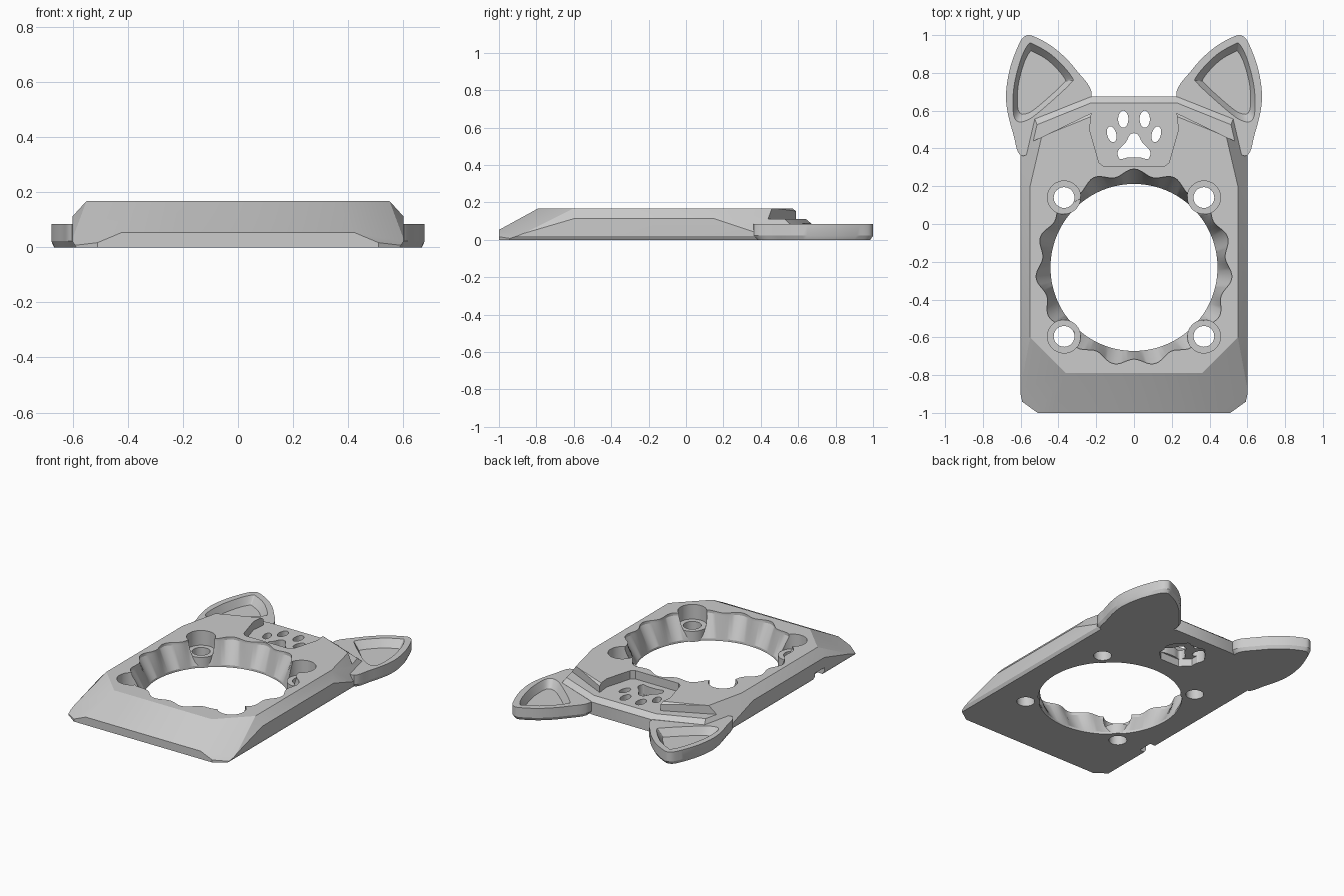
import bpy, bmesh
from math import sin, cos, pi, radians
from mathutils import Vector

if "Cube" in bpy.data.objects:
    bpy.data.objects.remove(bpy.data.objects["Cube"], do_unlink=True)

SHADE = (0.6, 0.6, 0.6, 1)
grey = bpy.data.materials.new("plain grey")
grey.use_nodes = True
grey.diffuse_color = SHADE
grey.node_tree.nodes["Principled BSDF"].inputs["Base Color"].default_value = SHADE


def make_object(name, bm):
    bmesh.ops.recalc_face_normals(bm, faces=bm.faces)
    mesh = bpy.data.meshes.new(name)
    bm.to_mesh(mesh)
    bm.free()
    mesh.materials.append(grey)
    obj = bpy.data.objects.new(name, mesh)
    bpy.context.collection.objects.link(obj)
    return obj


def loft(name, rings):
    """Closed solid through rings given as (outline, z)."""
    bm = bmesh.new()
    loops = [[bm.verts.new((x, y, z)) for x, y in pts] for pts, z in rings]
    n = len(loops[0])
    for a, b in zip(loops, loops[1:]):
        for i in range(n):
            j = (i + 1) % n
            bm.faces.new((a[i], a[j], b[j], b[i]))
    bm.faces.new(loops[0])
    bm.faces.new(loops[-1])
    return make_object(name, bm)


def prism(name, pts, z0, z1):
    return loft(name, [(pts, z0), (pts, z1)])


def hull(points):
    """Closed convex solid around the points."""
    bm = bmesh.new()
    for p in points:
        bm.verts.new(p)
    bmesh.ops.remove_doubles(bm, verts=bm.verts, dist=0.0005)
    bmesh.ops.convex_hull(bm, input=bm.verts)
    bmesh.ops.delete(bm, geom=[v for v in bm.verts if not v.link_faces], context='VERTS')
    return bm


def cut(target, tool):
    """Subtract the tool from the target and discard the tool."""
    mod = target.modifiers.new("cut", 'BOOLEAN')
    mod.operation = 'DIFFERENCE'
    mod.solver = 'EXACT'
    mod.object = tool
    bpy.context.view_layer.objects.active = target
    bpy.ops.object.modifier_apply(modifier=mod.name)
    bpy.data.objects.remove(tool, do_unlink=True)


def ellipse(cx, cy, rx, ry, tilt=0, n=40):
    out = []
    for i in range(n):
        u, v = rx * cos(2 * pi * i / n), ry * sin(2 * pi * i / n)
        out.append((cx + u * cos(tilt) - v * sin(tilt), cy + u * sin(tilt) + v * cos(tilt)))
    return out


def smooth(pts, steps=6):
    """Closed rounded outline through the points."""
    p = [Vector(q) for q in pts]
    out = []
    for i in range(len(p)):
        a, b, c, d = (p[(i + k - 1) % len(p)] for k in range(4))
        for s in range(steps):
            t = s / steps
            out.append(tuple(0.5 * (2 * b + (c - a) * t + (2 * a - 5 * b + 4 * c - d) * t * t
                                    + (3 * b - a - 3 * c + d) * t ** 3)))
    return out


def shrink(pts, f):
    """Scale an outline about its middle."""
    cx = sum(x for x, y in pts) / len(pts)
    cy = sum(y for x, y in pts) / len(pts)
    return [(cx + (x - cx) * f, cy + (y - cy) * f) for x, y in pts]


def both(half):
    """Full outline from its right half."""
    return half + [(-x, y) for x, y in reversed(half)]


def flip(pts, side):
    return [(side * x, y) for x, y in pts]


TOP = 0.168
LEDGE = 0.112

# Body slab, trimmed by sloping planes
outline = both([(0.51, -1), (0.6, -0.935), (0.6, 0.36), (0.575, 0.5), (0.54, 0.55),
                (0.225, 0.675)])
planes = [((0, -1, 0.053), (0, -0.115, 0.21)), ((0, 0.64, LEDGE), (0, 0.64, 0.77))]
for s in (1, -1):
    planes += [
        ((s * 0.55, 0, TOP), (s * 0.055, 0, 0.05)),
        ((s * 0.36, -0.79, TOP), (s * 0.42, -0.42, 1)),
        ((s * 0.55, -0.6, TOP), (s * 1.1, -0.294, 1)),
        ((s * 0.55, 0.2, TOP), (s * 1.43, 0.333, 1)),
        ((s * 0.23, 0.64, LEDGE), (s * 0.24, 0.595, 0.77)),
        ((s * 0.6, 0, 0.02), (s * 0.8, 0, -0.5)),
    ]
bm = hull([(x, y, z) for x, y in outline for z in (0, TOP)])
for point, normal in planes:
    bmesh.ops.bisect_plane(bm, geom=bm.verts[:] + bm.edges[:] + bm.faces[:], dist=1e-5,
                           plane_co=point, plane_no=normal, clear_outer=True)
    kept = [v.co.copy() for v in bm.verts]
    bm.free()
    bm = hull(kept)
bmesh.ops.dissolve_limit(bm, angle_limit=radians(1), verts=bm.verts, edges=bm.edges)
body = make_object("body", bm)
parts = [body]

# Lowered ledge along the back with the paw panel
ledge = [(0.16, 0.305), (0.185, 0.325), (0.235, 0.5), (0.225, 0.588), (0.52, 0.445),
         (0.7, 0.36), (0.7, 0.9)]
cut(body, prism("ledge_cut", both(ledge), LEDGE, 0.3))

# Ears with bevelled undersides and sunken centres
ear = smooth([(0.4, 0.5), (0.585, 0.36), (0.64, 0.48), (0.677, 0.65), (0.66, 0.81),
              (0.61, 0.95), (0.575, 0.995), (0.53, 0.993), (0.42, 0.93), (0.31, 0.82),
              (0.225, 0.67)])
hollow = smooth([(0.5, 0.595), (0.57, 0.548), (0.62, 0.545), (0.64, 0.6), (0.635, 0.73),
                 (0.6, 0.87), (0.56, 0.95), (0.53, 0.95), (0.43, 0.89), (0.33, 0.78),
                 (0.345, 0.735)])
for s, name in ((1, "left_ear"), (-1, "right_ear")):
    part = loft(name, [(flip(shrink(ear, 0.94), s), 0), (flip(ear, s), 0.022),
                       (flip(ear, s), 0.085)])
    cut(part, loft("ear_cut", [(flip(shrink(hollow, 0.8), s), 0.035), (flip(hollow, s), 0.085),
                               (flip(hollow, s), 0.2)]))
    parts.append(part)

# Central opening, round below and scalloped above
N = 180
wave = []
for i in range(N):
    a = 2 * pi * i / N
    r = 0.503 + 0.018 * cos(15 * (a - pi / 2))
    wave.append((r * cos(a), r * sin(a) - 0.23))
ring = ellipse(0, -0.23, 0.442, 0.442, 0, N)
cut(body, loft("opening_cut", [(ring, -0.1), (ring, 0.015), (wave, 0.15), (wave, 0.3)]))

# Screw seats at the four corners of the opening
for x in (0.37, -0.37):
    for y in (0.14, -0.595):
        rim = ellipse(x, y, 0.088, 0.088)
        hole = ellipse(x, y, 0.055, 0.055)
        cut(body, prism("seat_cut", rim, 0.07, 0.3))
        cut(body, prism("screw_cut", hole, -0.1, 0.3))
        seat = prism("screw_seat", rim, 0, 0.07)
        cut(seat, prism("screw_cut", hole, -0.1, 0.3))
        parts.append(seat)

# Paw openings and the pocket beneath them
pad = smooth(both([(0.03, 0.352), (0.075, 0.345), (0.085, 0.385), (0.045, 0.43), (0.018, 0.475)]))
cut(body, prism("pad_cut", pad, -0.1, 0.3))
for s in (1, -1):
    cut(body, prism("inner_toe_cut", ellipse(s * 0.057, 0.555, 0.027, 0.045), -0.1, 0.3))
    cut(body, prism("outer_toe_cut",
                    ellipse(s * 0.118, 0.475, 0.024, 0.043, s * radians(-15)), -0.1, 0.3))
pocket = both([(0.07, 0.34), (0.13, 0.4), (0.13, 0.53), (0.07, 0.59)])
cut(body, prism("pocket_cut", pocket, -0.1, 0.05))

# Small cable notch under the right edge
cut(body, prism("notch_cut", [(-0.7, -0.6), (-0.55, -0.6), (-0.55, -0.5), (-0.7, -0.5)],
                -0.1, 0.045))

# Crisp edges, smooth curved walls
bpy.ops.object.select_all(action='DESELECT')
for part in parts:
    part.select_set(True)
bpy.context.view_layer.objects.active = body
bpy.ops.object.shade_smooth_by_angle(angle=radians(25))
